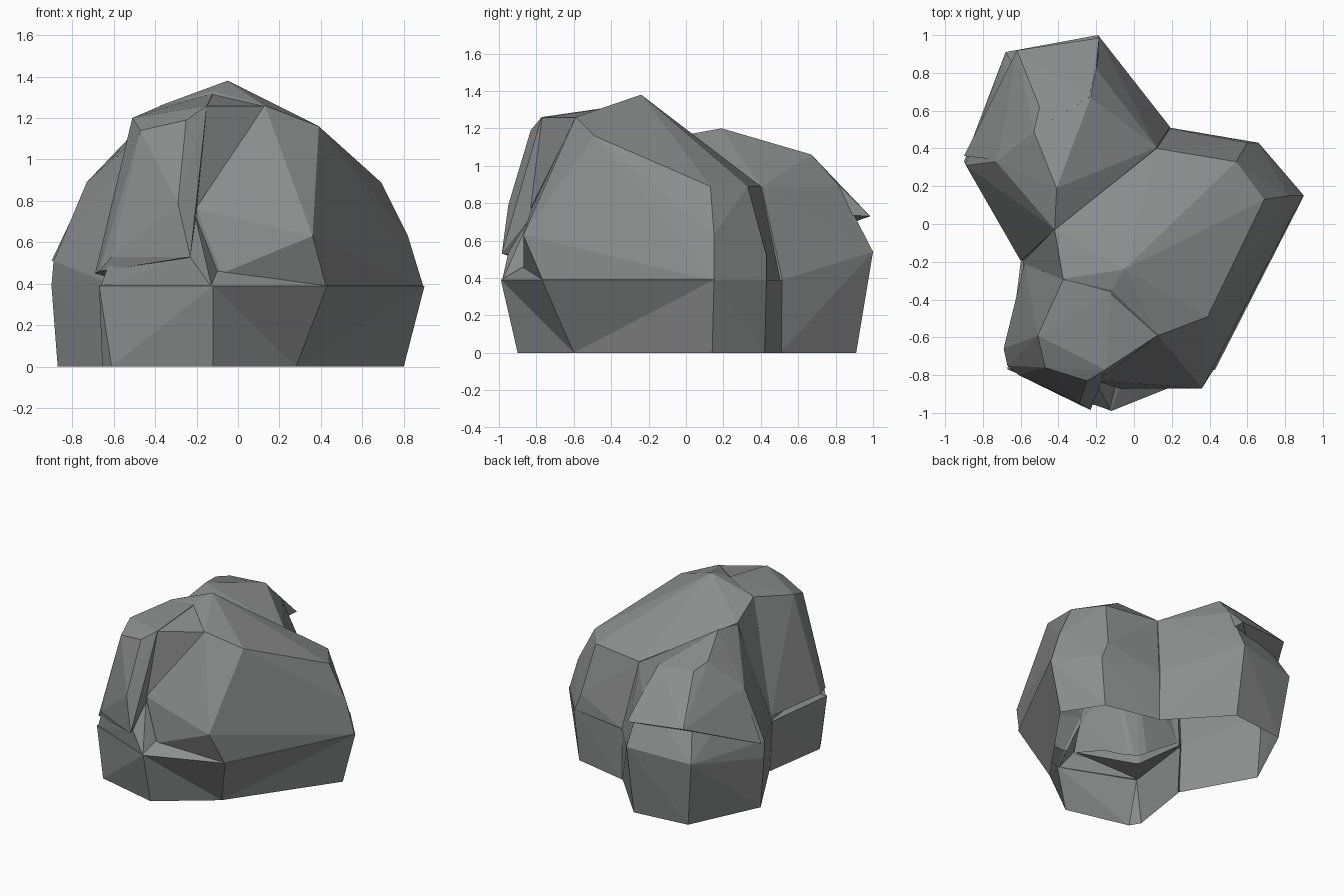
import bpy
import bmesh
from mathutils import Vector

stone = bpy.data.materials.new("grey stone")
stone.diffuse_color = (0.26, 0.27, 0.265, 1)


def boulder(name, points, creases=()):
    """Faceted rock: convex hull of corner points; creases turn a fold inward."""
    bm = bmesh.new()
    for p in points:
        bm.verts.new(p)
    bmesh.ops.convex_hull(bm, input=bm.verts[:])
    loose = [v for v in bm.verts if not v.link_faces]
    bmesh.ops.delete(bm, geom=loose, context='VERTS')
    for a, b in creases:
        ends = [min(bm.verts, key=lambda v: (v.co - Vector(p)).length) for p in (a, b)]
        edge = bm.edges.get(ends)
        if edge:
            bmesh.ops.rotate_edges(bm, edges=[edge], use_ccw=False)
    bmesh.ops.recalc_face_normals(bm, faces=bm.faces[:])
    me = bpy.data.meshes.new(name)
    bm.to_mesh(me)
    bm.free()
    me.materials.append(stone)
    ob = bpy.data.objects.new(name, me)
    bpy.context.collection.objects.link(ob)
    return ob


# Foot of the main mass, up to its widest ring
main = boulder("rock_cluster", [
    (-.61, -.78, 0), (-.655, -.70, 0), (-.12, -.90, 0), (.28, -.60, 0),
    (.80, .14, 0), (.62, .42, 0), (.19, .51, 0), (-.58, -.20, 0),
    (-.67, -.77, .39), (-.12, -.99, .39), (.43, -.77, .39), (.90, .15, .39),
    (.66, .43, .39), (.19, .51, .39), (-.60, -.20, .39), (-.08, -.87, .46)],
    creases=[((.43, -.77, .39), (.80, .14, 0)), ((.43, -.77, .39), (-.12, -.90, 0))])

# Upper main mass: shoulders and crown
crown = boulder("crown", [
    (-.08, -.87, .45), (.425, -.765, .385), (.895, .15, .385),
    (.655, .43, .385), (.19, .505, .385), (-.59, -.20, .38),
    (-.55, -.60, .38), (.36, -.87, .63), (-.20, -.83, .76),
    (.82, .15, .63), (.60, .43, .52), (.69, .13, .89), (.54, .33, .89),
    (.12, .40, .89), (.39, -.49, 1.16), (.13, -.59, 1.26),
    (-.05, -.24, 1.38), (-.12, -.35, 1.33),
    (-.375, -.29, 1.26), (-.42, -.03, 1.17)])

# Slab leaning out at the front left
slab = boulder("front_slab", [
    (-.51, -.59, 1.20), (-.47, -.76, 1.14), (-.25, -.83, 1.19),
    (-.29, -.95, .79), (-.23, -.985, .53), (-.61, -.80, .53),
    (-.69, -.66, .45), (-.67, -.75, .46),
    (-.58, -.21, .42), (-.375, -.295, 1.258), (-.15, -.772, 1.26),
    (-.20, -.835, .76), (-.12, -.36, 1.32)])

# Sloping lip of the foot under the slab
lip = boulder("foot_lip", [
    (-.665, -.765, .38), (-.125, -.985, .38), (-.235, -.95, .535),
    (-.61, -.785, .535), (-.09, -.86, .44), (-.21, -.825, .74),
    (-.40, -.60, .60)])

# Wedge joining the slab to the crown
wedge = boulder("crown_wedge", [
    (-.15, -.77, 1.257), (.128, -.588, 1.257), (-.20, -.832, .77),
    (-.25, -.60, .90), (-.12, -.36, 1.315), (-.25, -.825, 1.185)])

# Back left lobe
lobe = boulder("back_lobe", [
    (-.19, .91, 0), (-.62, .86, 0), (-.87, .33, 0), (-.58, -.19, 0),
    (.19, .505, 0), (.10, .10, 0),
    (-.19, 1.0, .54), (-.68, .91, .50), (-.90, .33, .39), (.19, .515, .39),
    (-.60, -.195, .395), (-.89, .31, .51), (-.73, .33, .89),
    (-.20, .82, .89), (-.23, .67, 1.06), (-.50, .62, 1.06),
    (-.53, .49, 1.10), (-.41, .19, 1.20), (-.04, .48, .97),
    (.12, .405, .885), (-.42, -.03, 1.16), (.05, .10, .60)])

# Thin overhanging cap on the back lobe
cap = boulder("lobe_cap", [
    (-.185, .985, .73), (-.62, .92, .76), (-.90, .36, .51),
    (-.72, .34, .89), (-.20, .82, .895), (-.24, .67, 1.06), (-.50, .62, 1.065),
    (-.53, .49, 1.10), (-.40, .40, .70), (-.20, .60, .75)])

# Fuse the boulders into one shell
extras = (crown, slab, lip, wedge, lobe, cap)
for part in extras:
    mod = main.modifiers.new("union", 'BOOLEAN')
    mod.operation = 'UNION'
    mod.solver = 'EXACT'
    mod.object = part
dg = bpy.context.evaluated_depsgraph_get()
dg.update()
fused = bpy.data.meshes.new_from_object(main.evaluated_get(dg))
main.modifiers.clear()
main.data = fused
for part in extras:
    bpy.data.objects.remove(part, do_unlink=True)

# Open underside
bm = bmesh.new()
bm.from_mesh(fused)
floor = [f for f in bm.faces if all(v.co.z < 0.002 for v in f.verts)]
bmesh.ops.delete(bm, geom=floor, context='FACES')
for f in bm.faces:
    f.smooth = False
    f.material_index = 0
bm.to_mesh(fused)
bm.free()
